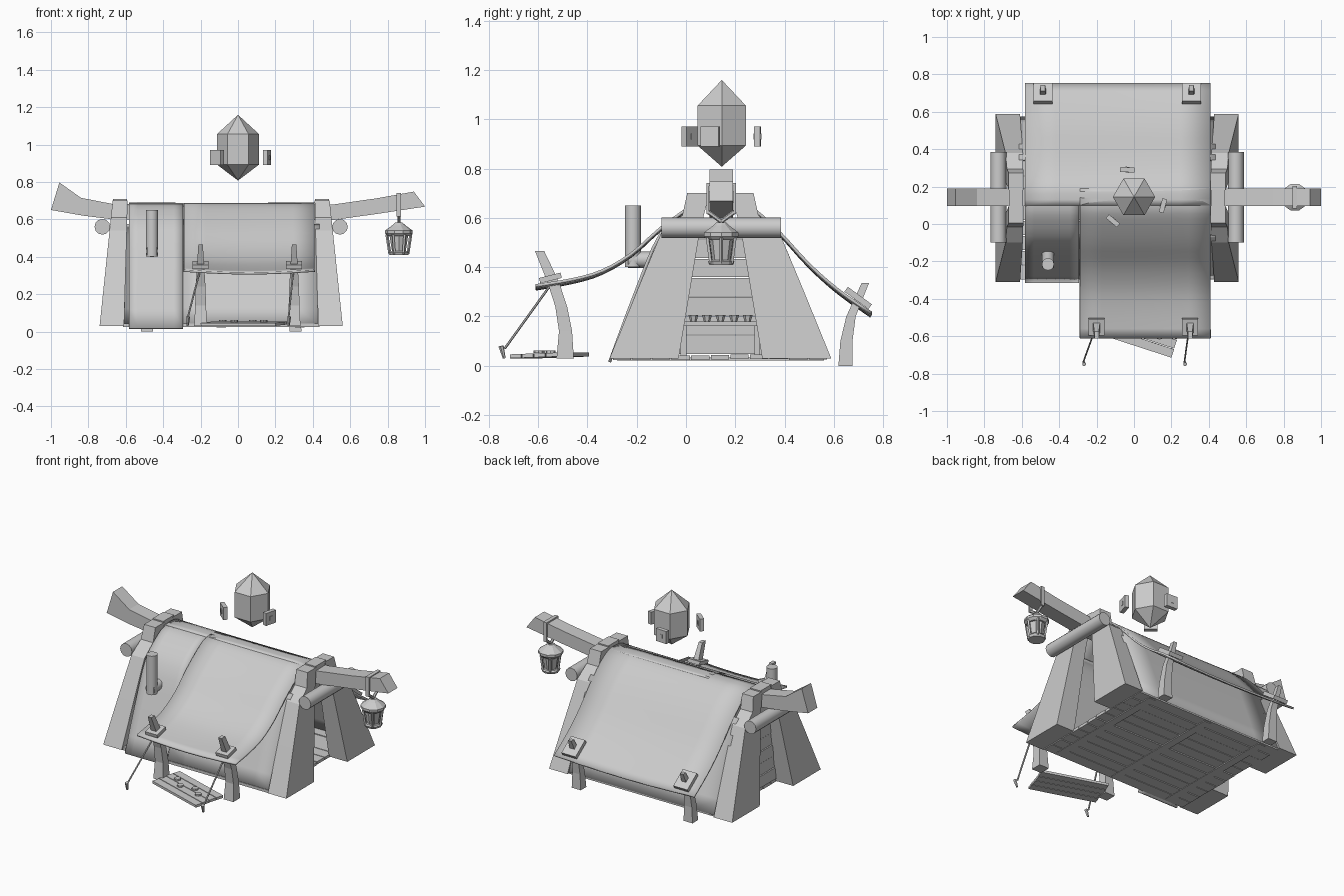
import bpy, bmesh, math, random
from mathutils import Vector, Matrix

if "Cube" in bpy.data.objects:
    bpy.data.objects.remove(bpy.data.objects["Cube"])

random.seed(4)
YC = 0.143          # ridge line
XC = -0.09          # middle between the two end frames


def finish(name, bm, smooth=False):
    bmesh.ops.recalc_face_normals(bm, faces=bm.faces)
    me = bpy.data.meshes.new(name)
    bm.to_mesh(me)
    bm.free()
    ob = bpy.data.objects.new(name, me)
    bpy.context.collection.objects.link(ob)
    if smooth:
        bpy.ops.object.select_all(action='DESELECT')
        ob.select_set(True)
        bpy.context.view_layer.objects.active = ob
        bpy.ops.object.shade_smooth_by_angle(angle=math.radians(35))
    return ob


def loft(name, sections, smooth=False):
    """Closed skin through a list of equal-length point rings."""
    bm = bmesh.new()
    rings = [[bm.verts.new(p) for p in s] for s in sections]
    n = len(rings[0])
    for a, b in zip(rings, rings[1:]):
        for i in range(n):
            bm.faces.new((a[i], a[(i + 1) % n], b[(i + 1) % n], b[i]))
    bm.faces.new(rings[0])
    bm.faces.new(rings[-1])
    return finish(name, bm, smooth)


def box(name, c, size, rot=None):
    bm = bmesh.new()
    m = Matrix.Translation(c) @ (rot or Matrix()) @ Matrix.Diagonal((*size, 1))
    bmesh.ops.create_cube(bm, size=1, matrix=m)
    return finish(name, bm)


def rod(name, a, b, r, sides=8, r2=None):
    a, b = Vector(a), Vector(b)
    bm = bmesh.new()
    m = Matrix.Translation((a + b) / 2) @ (b - a).to_track_quat('Z', 'Y').to_matrix().to_4x4()
    bmesh.ops.create_cone(bm, cap_ends=True, segments=sides, radius1=r,
                          radius2=r if r2 is None else r2, depth=(b - a).length, matrix=m)
    return finish(name, bm, sides > 8)


def turned(name, c, profile, sides):
    return loft(name, [[(c[0] + r * math.cos(i * math.tau / sides), c[1] + r * math.sin(i * math.tau / sides), z)
                        for i in range(sides)] for r, z in profile])


def cloth(name, x0, x1, prof, t=0.012, sag=0.0):
    """Sheet following a (y, z) profile, smoothed and thickened."""
    P = [Vector(p) for p in prof]
    P = [2 * P[0] - P[1]] + P + [2 * P[-1] - P[-2]]
    pts = []
    for i in range(1, len(P) - 2):
        a, b, c, d = P[i - 1:i + 3]
        for k in range(3):
            u = k / 3
            pts.append(0.5 * (2 * b + (c - a) * u + (2 * a - 5 * b + 4 * c - d) * u * u
                              + (3 * b - a - 3 * c + d) * u ** 3))
    pts.append(P[-2])
    bm = bmesh.new()
    nx = 6
    rows = [[bm.verts.new((x0 + (x1 - x0) * i / nx, p.x,
                           p.y - sag * math.sin(math.pi * i / nx) * j / len(pts)))
             for i in range(nx + 1)] for j, p in enumerate(pts)]
    for a, b in zip(rows, rows[1:]):
        for i in range(nx):
            bm.faces.new((a[i], a[i + 1], b[i + 1], b[i]))
    ob = finish(name, bm, True)
    md = ob.modifiers.new("thickness", 'SOLIDIFY')
    md.thickness = t
    md.offset = 0
    return ob


# Ridge beam with upswept ends: (x low, z low, x high, z high)
beam = [(-1.0, .65, -.955, .797), (-.83, .62, -.84, .715), (-.67, .60, -.67, .682),
        (.5, .595, .5, .678), (.75, .63, .74, .712), (1.0, .668, .94, .748)]
loft("ridge_beam", [[(a, YC - .047, b), (a, YC + .047, b), (c, YC + .047, d), (c, YC - .047, d)]
                    for a, b, c, d in beam])

# End frames: four flared legs and two cross logs
leg = [(.03, .278, -.31, -.03), (.3, .17, -.20, .015), (.54, .098, -.10, .055), (.61, .09, -.015, .072), (.70, .08, .005, .096)]
for sx, side in ((1, "right"), (-1, "left")):
    for sy, end in ((1, "front"), (-1, "back")):
        secs = []
        for z, w, y0, y1 in leg:
            xo = .56 - .07 * (z - .03) / .67
            xi = .43 - .02 * z / .7
            q = [(xi, y0), (xo, y0), (xo, y1), (xi, y1)]
            secs.append([(XC + sx * (x - XC), YC + sy * (y - YC) - (.007 if sy < 0 else 0), z) for x, y in q])
        loft(f"{end}_{side}_leg", secs)
    xl = XC + sx * .635
    rod(f"{side}_cross_log", (xl, -.10, .56), (xl, .385, .56), .042, 12)
    xb = XC + sx * .54
    box(f"{side}_ridge_cap", (xb, YC, .685), (.075, .11, .045))

# Floor planks and joists
for i in range(11):
    box(f"floor_plank_{i}", (XC, -.26 + i * .0795, .035 + random.uniform(-.003, .003)), (1.05, .074, .018))
for x in (-.5, XC, .33):
    box("floor_joist", (x, .14, .028), (.05, .84, .012))

# Left end wall of horizontal planks
for i in range(7):
    z = .085 + i * .078
    h = .24 - .018 * i
    box(f"end_wall_plank_{i}", (-.615 + .004 * (i % 2), YC, z), (.015, 2 * h, .074))

# Canvas: ridge to awnings, closed front panel, inner walls
back = [(.10, .68), (.19, .68), (.28, .63), (.38, .54), (.5, .41), (.62, .305), (.75, .215)]
front = [(.19, .68), (.10, .68), (.03, .652), (-.1, .56), (-.22, .455), (-.34, .385), (-.46, .35), (-.61, .325)]
cloth("back_awning", -.583, .41, back, sag=.015)
cloth("front_awning", -.29, .41, front, sag=.015)
cloth("front_panel", -.583, -.295, [(.19, .676), (.10, .676), (.02, .645), (-.1, .54), (-.2, .31), (-.31, .015)])
cloth("front_inner_wall", -.3, .435, [(-.06, .57), (-.1, .52), (-.19, .30), (-.29, .035)])
cloth("back_inner_wall", -.615, .435, [(.34, .57), (.38, .52), (.47, .30), (.57, .035)])


# Awning posts poking through square washers
def post(name, x, secs):
    loft(name, [[(x - w, y0, z), (x + w, y0, z + dz), (x + w, y1, z + dz), (x - w, y1, z)]
                for z, y0, y1, w, dz in secs])


for x in (-.2, .3):
    post("front_awning_post", x, [(.03, -.525, -.455, .034, 0), (.14, -.515, -.462, .029, 0),
                                  (.24, -.53, -.482, .026, 0), (.34, -.562, -.515, .02, 0), (.465, -.612, -.575, .012, 0)])
    box("front_washer", (x, -.55, .356), (.085, .09, .022), Matrix.Rotation(math.radians(14), 4, 'X'))
    # Guy rope and ground peg
    ex = x - .07 if x < 0 else x - .03
    rod("guy_rope", (x - .005, -.555, .32), (ex, -.735, .07), .005, 6)
    rod("ground_peg", (ex + .004, -.75, .08), (ex, -.737, .03), .011, 6, .006)
for x in (-.487, .307):
    post("back_awning_post", x, [(0, .618, .675, .032, 0), (.1, .626, .675, .027, 0),
                                 (.2, .65, .688, .022, 0), (.335, .712, .742, .012, 0)])
    box("back_washer", (x, .698, .275), (.10, .12, .024), Matrix.Rotation(math.radians(-36), 4, 'X'))

# Stove pipe with elbow
rod("stove_pipe", (-.46, -.215, .40), (-.46, -.215, .65), .033, 12)
rod("stove_elbow", (-.46, -.235, .43), (-.46, -.06, .43), .033, 12)

# Hanging lantern and strap over the beam
LC = (.86, YC)
turned("lantern_roof", LC, [(.02, .582), (.035, .568), (.074, .54), (.074, .525), (.06, .51)], 10)
turned("lantern_glass", LC, [(.05, .515), (.036, .425)], 8)
turned("lantern_base", LC, [(.05, .43), (.056, .422), (.05, .408)], 10)
for i in range(6):
    a = i * math.tau / 6
    c, s = math.cos(a), math.sin(a)
    rod("lantern_rib", (.86 + .064 * c, YC + .064 * s, .52), (.86 + .048 * c, YC + .048 * s, .415), .008, 4)
for s in (-1, 1):
    box("strap_side", (.86, YC + s * .054, .675), (.024, .01, .12))
    rod("strap_sling", (.86, YC + s * .054, .625), (.86, YC, .585), .009, 6)
box("strap_top", (.86, YC, .735), (.024, .118, .012))

# Floating hexagonal crystal and three drifting tablets
turned("floating_crystal", (0, .145), [(.001, .808), (.113, .893), (.113, 1.055), (.001, 1.158)], 6)
for x, y, a in ((-.113, .017, -40), (.155, .098, 75), (-.036, .29, -3)):
    R = Matrix.Rotation(math.radians(a), 4, 'Z')
    box("floating_tablet", (x, y, .93), (.076, .026, .08), R)
    box("tablet_inset", (x, y, .93), (.02, .032, .025), R)

# Plank board lying in front, with small round studs
R = Matrix.Rotation(math.radians(-18), 4, 'Z') @ Matrix.Rotation(math.radians(2), 4, 'X')
O = Vector((.035, -.555, .042))
for i in range(4):
    box(f"board_plank_{i}", O + R @ Vector((random.uniform(-.008, .008), -.077 + i * .051, 0)), (.42, .047, .016), R)
for u, v in ((-.13, .02), (-.05, -.02), (.04, .02), (.11, -.01)):
    p = O + R @ Vector((u, v, .01))
    rod("board_stud", p, p + Vector((0, 0, .01)), .02, 8)

# Bench inside with a row of small pots
box("bench_top", (-.46, .14, .17), (.16, .34, .018))
for y in (-.01, .29):
    for x in (-.52, -.40):
        box("bench_leg", (x, y, .10), (.025, .025, .13))
for i in range(5):
    y = .03 + i * .055
    rod("small_pot", (-.43, y, .178), (-.43, y, .205), .012, 6, .02)
for x, y in ((.1, .31), (.2, .36)):
    box("stool_post", (x, y, .10), (.025, .022, .12))
box("stool_seat", (.15, .335, .155), (.16, .09, .014))
